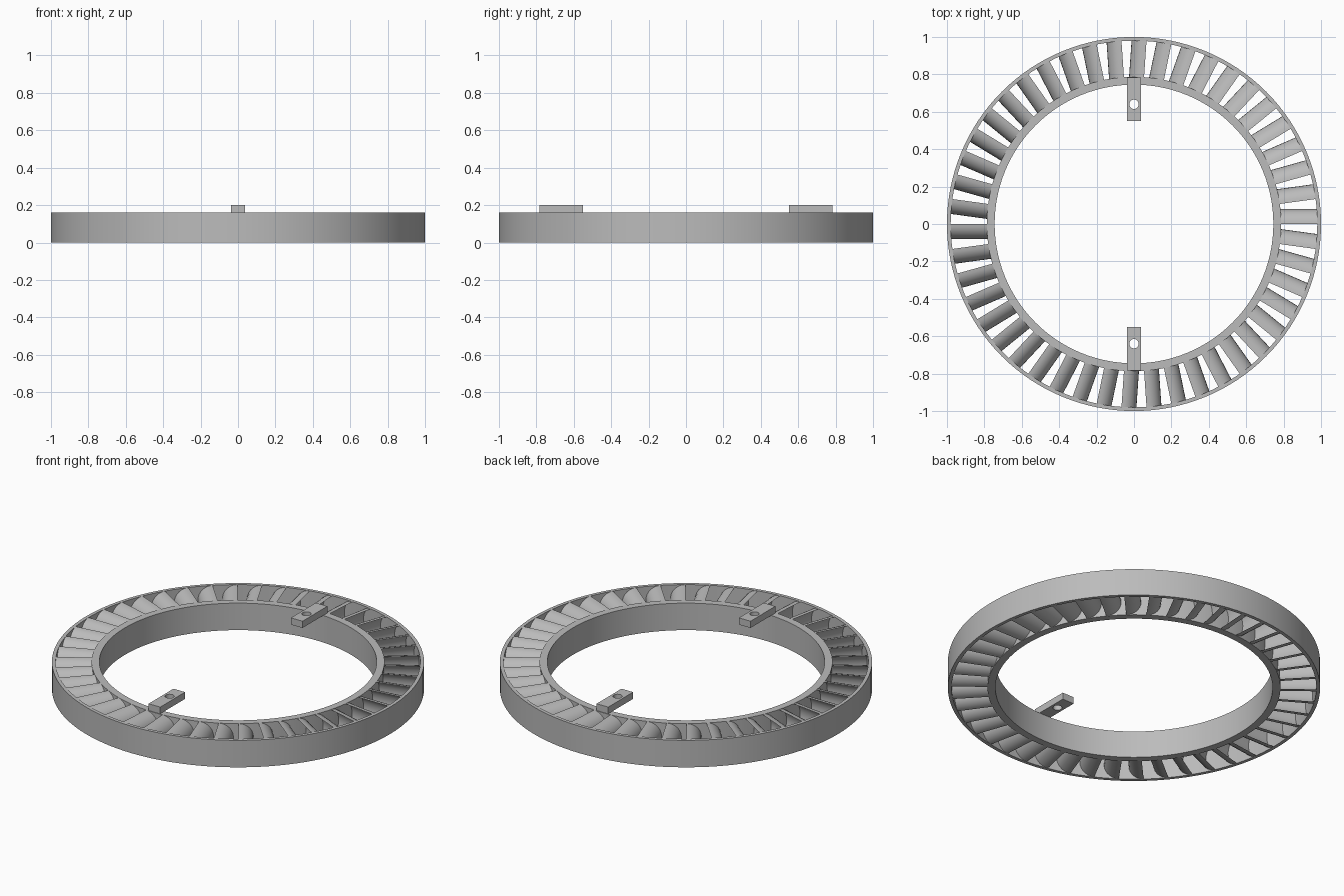
import bpy, bmesh
from math import sin, cos, pi, radians, tau
from mathutils import Matrix, Vector

HEIGHT = 0.16
BLADES = 46

if "Cube" in bpy.data.objects:
    bpy.data.objects.remove(bpy.data.objects["Cube"], do_unlink=True)

# Single grey finish
grey = bpy.data.materials.new("plain grey")
grey.use_nodes = True
grey.diffuse_color = (0.5, 0.5, 0.5, 1)
grey.node_tree.nodes["Principled BSDF"].inputs["Base Color"].default_value = (0.5, 0.5, 0.5, 1)


def finish(bm, name):
    """Turn a bmesh into a named object with smooth shading and sharp edges."""
    bmesh.ops.recalc_face_normals(bm, faces=bm.faces)
    mesh = bpy.data.meshes.new(name)
    bm.to_mesh(mesh)
    bm.free()
    mesh.materials.append(grey)
    obj = bpy.data.objects.new(name, mesh)
    bpy.context.collection.objects.link(obj)
    bpy.ops.object.select_all(action="DESELECT")
    obj.select_set(True)
    bpy.context.view_layer.objects.active = obj
    bpy.ops.object.shade_smooth_by_angle(angle=radians(30))
    return obj


def extrude(bm, faces, offset):
    """Extrude flat faces into a solid."""
    result = bmesh.ops.extrude_face_region(bm, geom=faces, use_keep_orig=True)
    moved = [v for v in result["geom"] if isinstance(v, bmesh.types.BMVert)]
    bmesh.ops.translate(bm, verts=moved, vec=offset)


def make_ring(name, inner, outer, segments=128):
    """Sweep a rectangular section around the z axis."""
    bm = bmesh.new()
    section = [(inner, 0), (outer, 0), (outer, HEIGHT), (inner, HEIGHT)]
    loops = []
    for i in range(segments):
        a = tau * i / segments
        loops.append([bm.verts.new((r * cos(a), r * sin(a), z)) for r, z in section])
    for i, here in enumerate(loops):
        after = loops[(i + 1) % segments]
        for k in range(4):
            n = (k + 1) % 4
            bm.faces.new((here[k], after[k], after[n], here[n]))
    return finish(bm, name)


make_ring("outer_rim", 0.98, 1.0)
make_ring("inner_rim", 0.745, 0.787)

# Crescent blades: half-round front, shallower hollow back
bm = bmesh.new()
steps = 14
radius = HEIGHT / 2
angles = [pi / 2 - pi * i / steps for i in range(steps + 1)]
front = [(radius * cos(a), radius + radius * sin(a)) for a in angles]
back = [(0.7 * t, z) for t, z in front[-2:0:-1]]
for b in range(BLADES):
    turn = Matrix.Rotation(tau * b / BLADES, 4, "Z")
    verts = [bm.verts.new(turn @ Vector((0.77, t, z))) for t, z in front + back]
    extrude(bm, [bm.faces.new(verts)], turn @ Vector((0.215, 0, 0)))
finish(bm, "blades")

# Mounting tabs with a screw hole
for name, side in (("front_tab", -1), ("back_tab", 1)):
    bm = bmesh.new()
    corners = [(-0.038, 0.55), (0.038, 0.55), (0.038, 0.783), (-0.038, 0.783)]
    hole = [(0.025 * cos(tau * i / 32), 0.64 + 0.025 * sin(tau * i / 32)) for i in range(32)]
    edges = []
    for outline in (corners, hole):
        vs = [bm.verts.new((x, side * y, HEIGHT)) for x, y in outline]
        edges += [bm.edges.new((v, vs[i - 1])) for i, v in enumerate(vs)]
    bmesh.ops.triangle_fill(bm, edges=edges, use_beauty=True, normal=(0, 0, 1))
    extrude(bm, bm.faces[:], Vector((0, 0, 0.04)))
    finish(bm, name)
